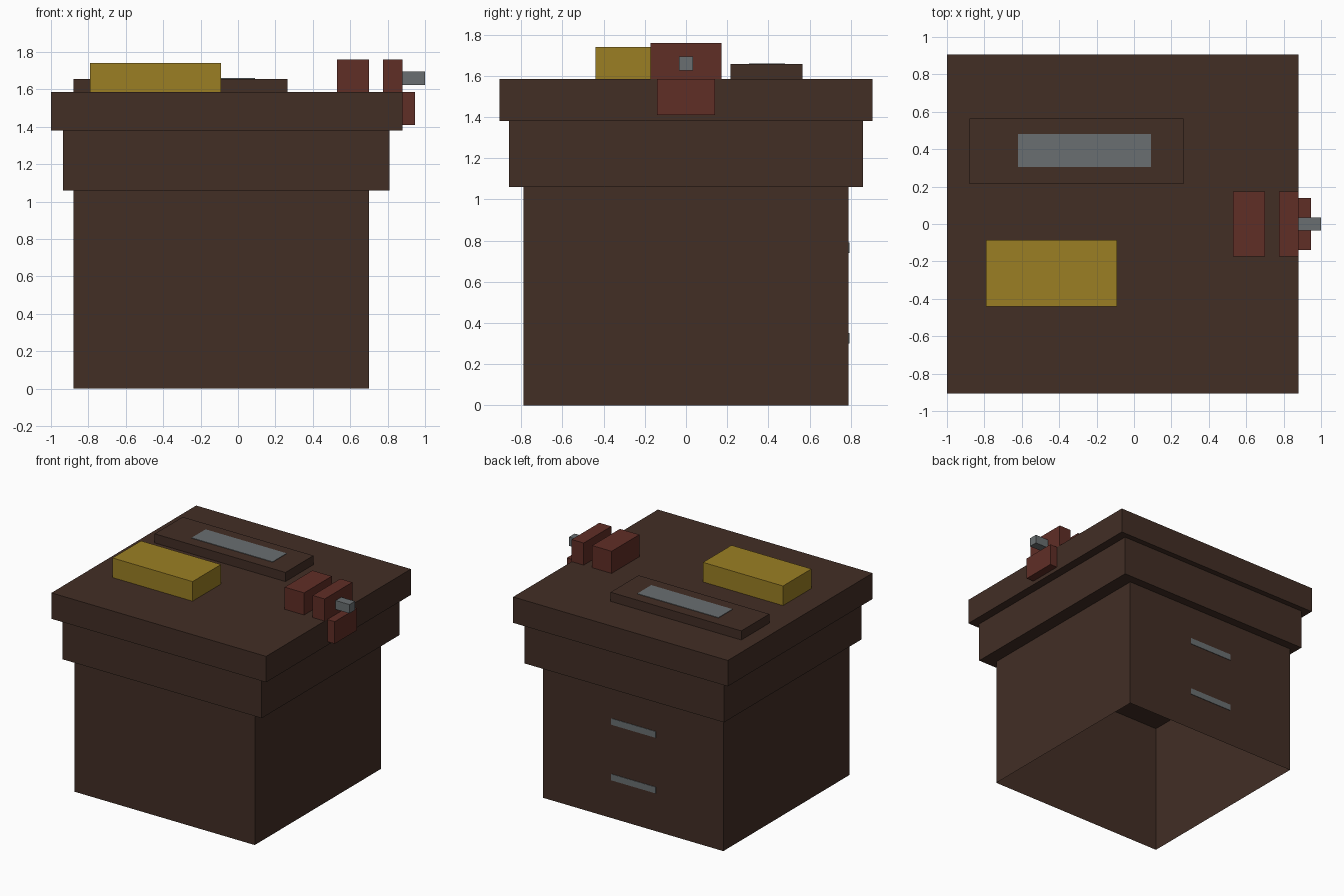
import bpy
import bmesh

if "Cube" in bpy.data.objects:
    bpy.data.objects.remove(bpy.data.objects["Cube"])


def material(name, rgb):
    m = bpy.data.materials.new(name)
    m.diffuse_color = (*rgb, 1.0)
    m.use_nodes = True
    m.node_tree.nodes["Principled BSDF"].inputs["Base Color"].default_value = m.diffuse_color
    return m


BROWN = material("dark_brown_wood", (0.0545, 0.0273, 0.0185))
GREY = material("steel_grey", (0.144, 0.159, 0.165))
YELLOW = material("mustard_yellow", (0.328, 0.212, 0.0176))
RED = material("rust_red", (0.117, 0.0273, 0.0194))


def box(name, mat, x, y, z, open_ends=False):
    """Axis-aligned box from (min, max) ranges; open_ends drops top and bottom."""
    bm = bmesh.new()
    bmesh.ops.create_cube(bm, size=1.0)
    for v in bm.verts:
        v.co = [r[0] if c < 0 else r[1] for c, r in zip(v.co, (x, y, z))]
    bm.normal_update()
    if open_ends:
        ends = [f for f in bm.faces if abs(f.normal.z) > 0.5]
        bmesh.ops.delete(bm, geom=ends, context='FACES_ONLY')
    mesh = bpy.data.meshes.new(name)
    bm.to_mesh(mesh)
    bm.free()
    mesh.materials.append(mat)
    ob = bpy.data.objects.new(name, mesh)
    bpy.context.collection.objects.link(ob)
    return ob


TOP = 1.585   # worktop height
PLATE = 0.004  # thickness of painted details

# Cabinet: hollow body open underneath, stepped rim and worktop
box("cabinet_body", BROWN, (-0.88, 0.70), (-0.79, 0.79), (0, 1.06), open_ends=True)
box("cabinet_rim", BROWN, (-0.935, 0.81), (-0.86, 0.86), (1.06, 1.38))
box("worktop", BROWN, (-1.0, 0.88), (-0.905, 0.905), (1.38, TOP))

# Drawer pulls on the back
for i, z in enumerate((0.30, 0.74)):
    box(f"drawer_pull_{i + 1}", GREY, (-0.29, 0.10), (0.79, 0.79 + PLATE), (z, z + 0.05))

# Items lying on the worktop
box("yellow_block", YELLOW, (-0.79, -0.09), (-0.44, -0.085), (TOP, 1.74))
box("tool_tray", BROWN, (-0.88, 0.265), (0.215, 0.565), (TOP, 1.657))
box("tray_plate", GREY, (-0.62, 0.09), (0.305, 0.48), (1.657, 1.657 + PLATE))

# Vise at the right edge
box("vise_inner_jaw", RED, (0.53, 0.70), (-0.173, 0.173), (TOP, 1.76))
box("vise_outer_jaw", RED, (0.775, 0.88), (-0.173, 0.173), (TOP, 1.76))
box("vise_bracket", RED, (0.88, 0.945), (-0.14, 0.14), (1.41, TOP))
box("vise_screw", GREY, (0.88, 1.0), (-0.035, 0.035), (1.625, 1.695))
